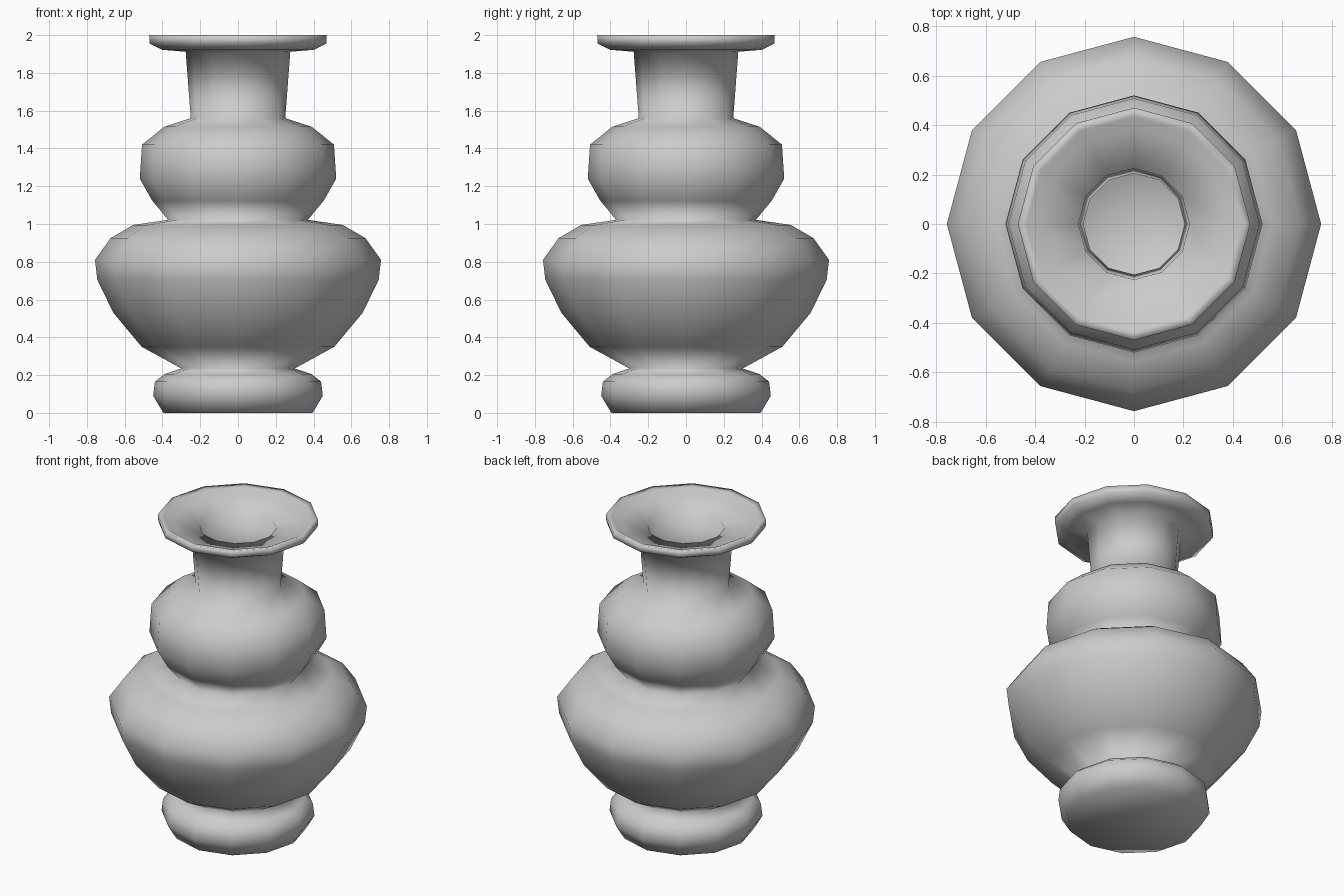
import bpy, bmesh, math

SIDES = 12

# Outer silhouette (radius, height) from the foot up to the rim
outer = [(0.0, 0.0), (0.395, 0.0), (0.449, 0.09), (0.44, 0.165), (0.39, 0.205),
         (0.30, 0.235), (0.51, 0.35), (0.66, 0.53), (0.745, 0.705), (0.757, 0.81),
         (0.675, 0.925), (0.555, 0.995), (0.37, 1.022), (0.455, 1.125),
         (0.52, 1.24), (0.508, 1.42), (0.39, 1.515), (0.25, 1.56), (0.277, 1.912),
         (0.40, 1.922), (0.468, 1.955), (0.47, 2.0)]

# Inner wall from the rim, through the throat, down to the hollow floor
inner = [(0.435, 1.993), (0.38, 1.965), (0.225, 1.935), (0.205, 1.53),
         (0.37, 1.47), (0.458, 1.39), (0.468, 1.25), (0.41, 1.155), (0.32, 0.985),
         (0.54, 0.945), (0.645, 0.885), (0.705, 0.80), (0.695, 0.715),
         (0.615, 0.56), (0.48, 0.39), (0.25, 0.265), (0.25, 0.19),
         (0.36, 0.16), (0.39, 0.13), (0.37, 0.05), (0.0, 0.05)]


def lathe(name, profile, sides):
    """Revolve a (radius, height) profile around z."""
    bm = bmesh.new()
    verts = [bm.verts.new((r, 0, z)) for r, z in profile]
    edges = [bm.edges.new(pair) for pair in zip(verts, verts[1:])]
    bmesh.ops.spin(bm, geom=verts + edges, cent=(0, 0, 0), axis=(0, 0, 1),
                   angle=math.tau, steps=sides, use_merge=False)
    bmesh.ops.remove_doubles(bm, verts=bm.verts[:], dist=0.0005)
    bmesh.ops.recalc_face_normals(bm, faces=bm.faces[:])
    for f in bm.faces:
        f.smooth = True
    mesh = bpy.data.meshes.new(name)
    bm.to_mesh(mesh)
    bm.free()
    obj = bpy.data.objects.new(name, mesh)
    bpy.context.collection.objects.link(obj)
    return obj


# Hollow gourd-shaped vase
lathe("vase", outer + inner, SIDES)
